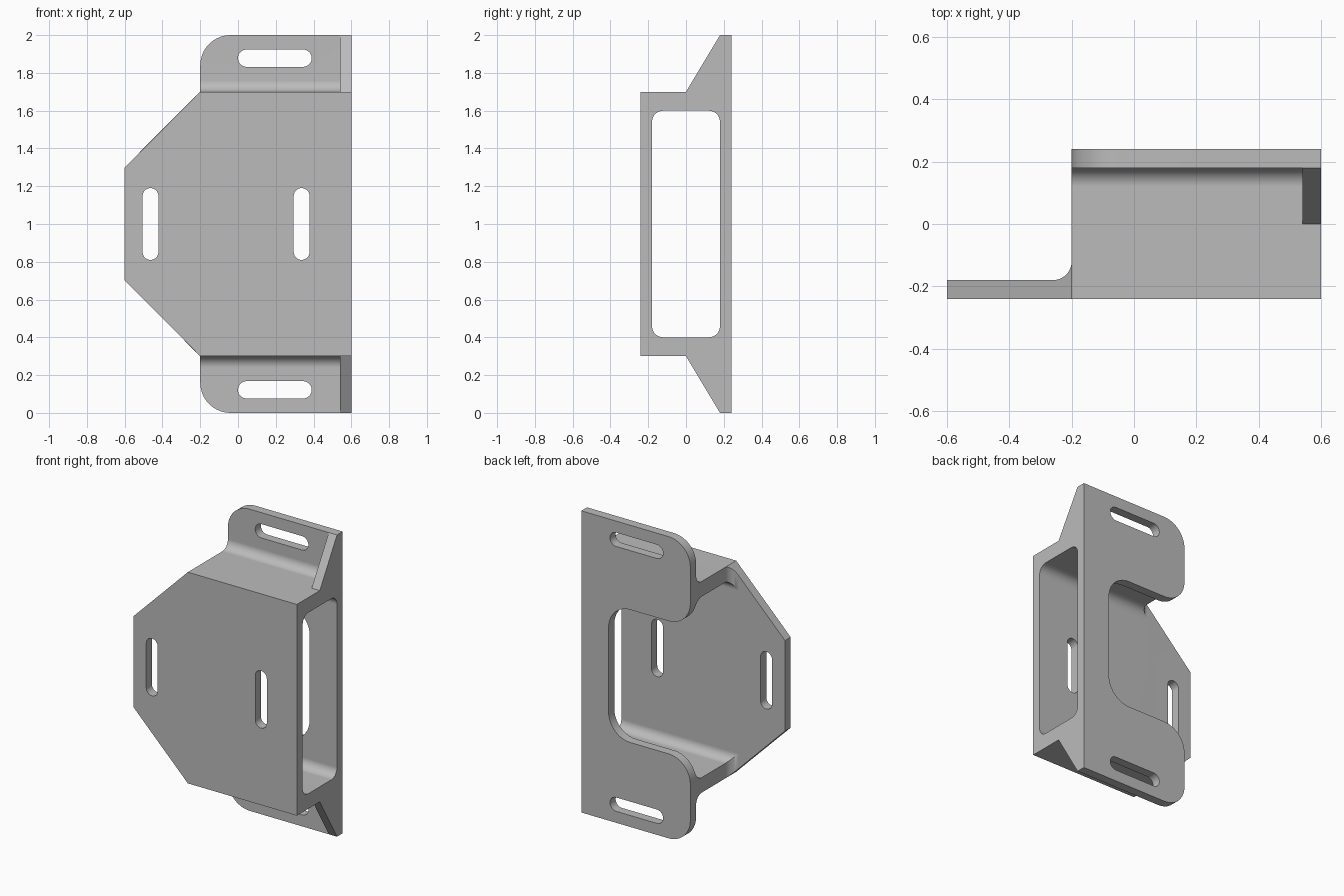
import bpy
import bmesh
from math import atan2, tan, sin
from mathutils import Vector, Matrix

if "Cube" in bpy.data.objects:
    bpy.data.objects.remove(bpy.data.objects["Cube"], do_unlink=True)

WALL = 0.06
FILLET = 0.06
ROUND = 0.16


def outline(points, steps=10):
    """Closed 2D path; a third value on a point rounds that corner."""
    result = []
    for i, point in enumerate(points):
        p = Vector(point[:2])
        if len(point) == 2:
            result.append(p)
            continue
        to_prev = (Vector(points[i - 1][:2]) - p).normalized()
        to_next = (Vector(points[(i + 1) % len(points)][:2]) - p).normalized()
        half = to_prev.angle(to_next) / 2
        reach = point[2] / tan(half)
        centre = p + (to_prev + to_next).normalized() * point[2] / sin(half)
        u = p + to_prev * reach - centre
        v = p + to_next * reach - centre
        sweep = atan2(u.x * v.y - u.y * v.x, u.dot(v))
        for k in range(steps + 1):
            result.append(centre + Matrix.Rotation(sweep * k / steps, 2) @ u)
    return [p for i, p in enumerate(result) if (p - result[i - 1]).length > 1e-5]


def prism(name, points, axis, low, high):
    """Extrude an outline along one axis."""
    place = {"x": lambda a, b, h: (h, a, b),
             "y": lambda a, b, h: (a, h, b),
             "z": lambda a, b, h: (a, b, h)}[axis]
    bm = bmesh.new()
    path = outline(points)
    rings = [[bm.verts.new(place(p.x, p.y, h)) for p in path] for h in (low, high)]
    for ring in rings:
        bm.faces.new(ring)
    for i in range(len(path)):
        bm.faces.new((rings[0][i - 1], rings[0][i], rings[1][i], rings[1][i - 1]))
    bmesh.ops.recalc_face_normals(bm, faces=bm.faces)
    mesh = bpy.data.meshes.new(name)
    bm.to_mesh(mesh)
    bm.free()
    obj = bpy.data.objects.new(name, mesh)
    bpy.context.scene.collection.objects.link(obj)
    return obj


def combine(target, tool, operation):
    """Apply a boolean and remove its tool."""
    mod = target.modifiers.new("combine", "BOOLEAN")
    mod.operation = operation
    mod.solver = "EXACT"
    mod.object = tool
    bpy.context.view_layer.update()
    graph = bpy.context.evaluated_depsgraph_get()
    mesh = bpy.data.meshes.new_from_object(target.evaluated_get(graph))
    target.modifiers.clear()
    target.data = mesh
    bpy.data.objects.remove(tool, do_unlink=True)


def slot(cx, cz, width, height, low, high):
    r = min(width, height) / 2
    w, h = width / 2, height / 2
    corners = [(cx + sx * w, cz + sz * h, r)
               for sx, sz in ((-1, -1), (1, -1), (1, 1), (-1, 1))]
    return prism("slot_cutter", corners, "y", low, high)


# Channel body with tall flange, slightly oversize until trimmed
bracket = prism("mounting_bracket", [
    (-0.24, 0.3), (-0.24, 1.7), (0.18, 1.7, FILLET), (0.18, 2.1),
    (0.24, 2.1), (0.24, -0.1), (0.18, -0.1), (0.18, 0.3, FILLET)], "x", -0.7, 0.6)

# Triangular gussets at the closed end, above and below
for side in (1, -1):
    shape = [(0, 0.7), (0.198, 1.03), (0.21, 1.03), (0.21, 0.65), (0, 0.65)]
    gusset = prism("gusset", [(y, 1 + side * z) for y, z in shape],
                   "x", 0.6 - WALL, 0.6)
    combine(bracket, gusset, "UNION")

# Front silhouette: tapered plate and round-cornered tabs
combine(bracket, prism("silhouette", [
    (0.7, 0), (-0.2, 0, ROUND), (-0.2, 0.3), (-0.6, 0.7), (-0.6, 1.3),
    (-0.2, 1.7), (-0.2, 2, ROUND), (0.7, 2)], "y", -0.5, 0.5), "INTERSECT")

# Hollow running through the channel
combine(bracket, prism("hollow", [
    (-0.18, 0.4, FILLET), (0.18, 0.4, FILLET),
    (0.18, 1.6, FILLET), (-0.18, 1.6, FILLET)], "x", -0.8, 0.8), "DIFFERENCE")

# Clear everything behind the tapered part of the plate
combine(bracket, prism("rear_clearance", [
    (-0.8, -0.18), (-0.2, -0.18, FILLET), (-0.2, 0.4), (-0.8, 0.4)],
    "z", -0.2, 2.2), "DIFFERENCE")

# Opening in the rear flange, leaving two rounded tabs
combine(bracket, prism("rear_opening", [
    (-0.3, 0.38), (-0.2, 0.38), (-0.2, 0.56, ROUND), (0.4, 0.56, ROUND),
    (0.4, 1.44, ROUND), (-0.2, 1.44, ROUND), (-0.2, 1.62), (-0.3, 1.62)],
    "y", 0.1, 0.4), "DIFFERENCE")

# Adjustment slots in the front plate and the tabs
for x in (-0.463, 0.337):
    combine(bracket, slot(x, 1, 0.084, 0.38, -0.4, -0.1), "DIFFERENCE")
for z in (0.122, 1.878):
    combine(bracket, slot(0.195, z, 0.39, 0.092, 0.1, 0.4), "DIFFERENCE")

# Merge leftover coplanar pieces
bm = bmesh.new()
bm.from_mesh(bracket.data)
bmesh.ops.remove_doubles(bm, verts=bm.verts, dist=1e-5)
bmesh.ops.dissolve_limit(bm, angle_limit=0.005, verts=bm.verts, edges=bm.edges)
bmesh.ops.recalc_face_normals(bm, faces=bm.faces)
bm.to_mesh(bracket.data)
bm.free()

# Plain grey metal
grey = bpy.data.materials.new("light_grey_metal")
grey.use_nodes = True
colour = (0.5, 0.5, 0.5, 1)
grey.diffuse_color = colour
grey.node_tree.nodes["Principled BSDF"].inputs["Base Color"].default_value = colour
bracket.data.materials.clear()
bracket.data.materials.append(grey)
for face in bracket.data.polygons:
    face.material_index = 0

# Smooth fillets, crisp edges
bpy.ops.object.select_all(action="DESELECT")
bracket.select_set(True)
bpy.context.view_layer.objects.active = bracket
bpy.ops.object.shade_smooth_by_angle(angle=0.5)
weighted = bracket.modifiers.new("even_shading", "WEIGHTED_NORMAL")
weighted.keep_sharp = True
